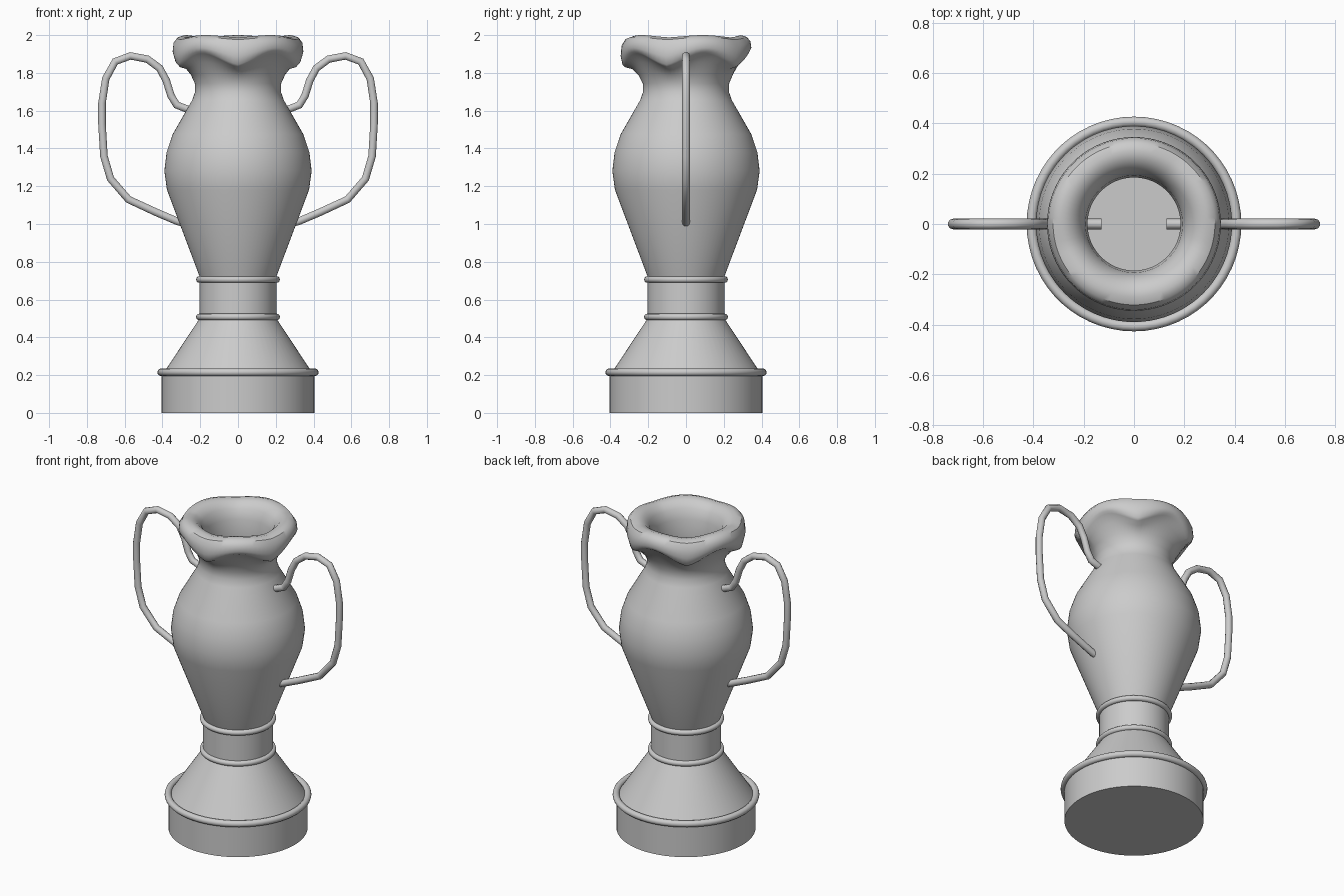
import bpy, bmesh
from math import sin, cos, pi, radians

if "Cube" in bpy.data.objects:
    bpy.data.objects.remove(bpy.data.objects["Cube"])


def finish(obj, angle=35):
    bpy.ops.object.select_all(action='DESELECT')
    obj.select_set(True)
    bpy.context.view_layer.objects.active = obj
    bpy.ops.object.shade_smooth_by_angle(angle=radians(angle))


def lobe(a):
    # five lobes around the lip: pointed lows (+1), broad highs (-1)
    return 0.5 * cos(5 * a) + 0.5 * (1 - 2 * abs(sin(2.5 * a)))


def lathe(name, profile, segments=60):
    """Revolve (radius, z, wave) points; radius 0 becomes a pole."""
    bm = bmesh.new()
    rings = []
    for r, z, w in profile:
        if r == 0:
            rings.append([bm.verts.new((0, 0, z))] * segments)
            continue
        ring = []
        for i in range(segments):
            a = 2 * pi * i / segments
            ring.append(bm.verts.new((r * sin(a), -r * cos(a), z - w * lobe(a))))
        rings.append(ring)
    for lo, hi in zip(rings, rings[1:]):
        for i in range(segments):
            j = (i + 1) % segments
            quad = dict.fromkeys((lo[i], lo[j], hi[j], hi[i]))
            bm.faces.new(list(quad))
    bmesh.ops.recalc_face_normals(bm, faces=bm.faces)
    mesh = bpy.data.meshes.new(name)
    bm.to_mesh(mesh)
    bm.free()
    obj = bpy.data.objects.new(name, mesh)
    bpy.context.collection.objects.link(obj)
    finish(obj)
    return obj


def ring(name, radius, z, minor):
    bpy.ops.mesh.primitive_torus_add(major_radius=radius, minor_radius=minor,
                                     major_segments=60, minor_segments=12,
                                     location=(0, 0, z))
    bpy.context.object.name = name
    finish(bpy.context.object, 60)


def handle(name, side):
    path = [(.13, 1.605), (.26, 1.605), (.325, 1.63), (.355, 1.68), (.38, 1.76),
            (.415, 1.825), (.48, 1.873), (.57, 1.89), (.65, 1.86), (.70, 1.77),
            (.72, 1.64), (.72, 1.53), (.71, 1.36), (.675, 1.24), (.58, 1.13),
            (.44, 1.065), (.33, 1.018), (.26, .995)]
    curve = bpy.data.curves.new(name, 'CURVE')
    curve.dimensions = '3D'
    curve.bevel_depth = 0.021
    curve.bevel_resolution = 3
    curve.use_fill_caps = True
    spline = curve.splines.new('POLY')
    spline.points.add(len(path) - 1)
    for p, (x, z) in zip(spline.points, path):
        p.co = (side * x, 0, z, 1)
    spline.use_smooth = True
    obj = bpy.data.objects.new(name, curve)
    bpy.context.collection.objects.link(obj)


# pedestal: drum, sloped foot and stem
lathe("base_drum", [(0, 0, 0), (.405, 0, 0), (.405, .215, 0), (0, .215, 0)])
lathe("sloped_foot", [(0, .21, 0), (.395, .21, 0), (.2, .505, 0), (0, .505, 0)])
lathe("stem", [(0, .5, 0), (.203, .5, 0), (.203, .71, 0), (0, .71, 0)])

# trim rings
ring("base_ring", .407, .215, .02)
ring("lower_stem_ring", .205, .508, .017)
ring("upper_stem_ring", .205, .706, .017)

# vase body with rolled, scalloped lip and hollow inside
lathe("vase_body", [
    (0, .705, 0), (.197, .705, 0), (.376, 1.18, 0), (.39, 1.28, 0),
    (.378, 1.38, 0), (.346, 1.475, 0), (.243, 1.655, 0), (.227, 1.70, 0),
    (.229, 1.745, 0), (.25, 1.79, .005), (.285, 1.838, .018), (.322, 1.866, .036),
    (.336, 1.878, .034), (.346, 1.91, .022), (.341, 1.955, .012),
    (.322, 1.983, .007), (.29, 1.994, .006), (.25, 1.984, .005),
    (.215, 1.95, .003), (.193, 1.89, 0), (.185, 1.80, 0), (.185, 1.71, 0),
    (.21, 1.64, 0), (.315, 1.46, 0), (.36, 1.28, 0), (.345, 1.18, 0),
    (.19, .73, 0), (0, .73, 0)], 80)

# pair of looped handles
handle("right_handle", 1)
handle("left_handle", -1)
